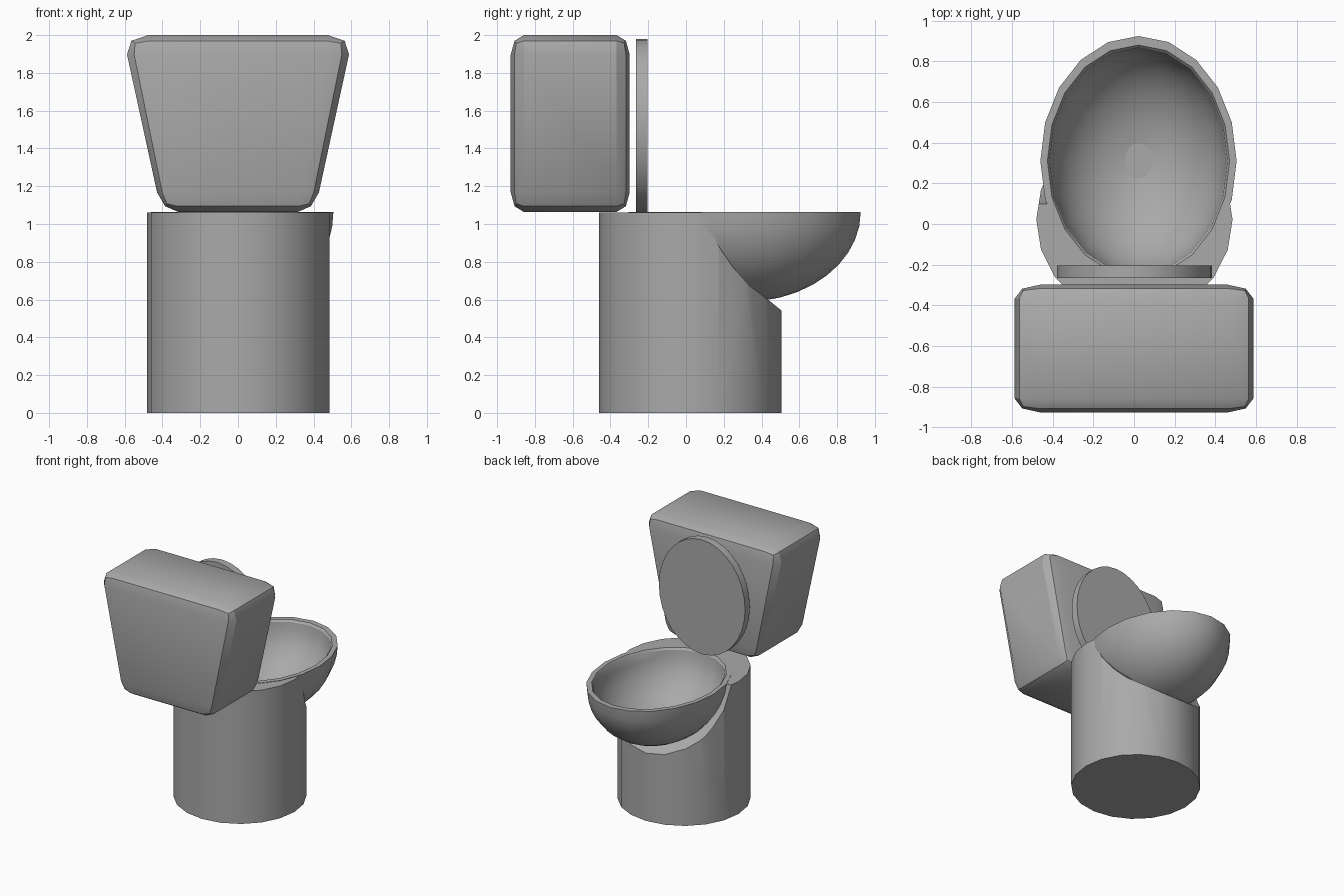
import bpy
import bmesh
from math import sin, cos, pi, radians

old = bpy.data.objects.get("Cube")
if old:
    bpy.data.objects.remove(old, do_unlink=True)

GREY = (0.4, 0.4, 0.4, 1)
ceramic = bpy.data.materials.new("grey_ceramic")
ceramic.use_nodes = True
ceramic.diffuse_color = GREY
ceramic.node_tree.nodes["Principled BSDF"].inputs["Base Color"].default_value = GREY


def finish(name, bm):
    """Turn a bmesh into a named object with smooth shading and sharp edges."""
    bmesh.ops.recalc_face_normals(bm, faces=bm.faces)
    mesh = bpy.data.meshes.new(name)
    bm.to_mesh(mesh)
    bm.free()
    mesh.materials.append(ceramic)
    obj = bpy.data.objects.new(name, mesh)
    bpy.context.collection.objects.link(obj)
    smooth(obj)
    return obj


def smooth(obj):
    bpy.ops.object.select_all(action='DESELECT')
    obj.select_set(True)
    bpy.context.view_layer.objects.active = obj
    bpy.ops.object.shade_smooth_by_angle(angle=radians(30))


def lathe(name, profile, sides, centre, scale):
    """Revolve (radius, height) points about z, then stretch and place them."""
    bm = bmesh.new()
    rings = []
    for r, h in profile:
        count = sides if r > 0.001 else 1
        rings.append([bm.verts.new((centre[0] + scale[0] * r * cos(2 * pi * i / sides),
                                    centre[1] + scale[1] * r * sin(2 * pi * i / sides),
                                    centre[2] + scale[2] * h)) for i in range(count)])
    for a, b in zip(rings, rings[1:]):
        for i in range(sides):
            j = (i + 1) % sides
            corners = [a[i % len(a)], a[j % len(a)], b[j % len(b)], b[i % len(b)]]
            bm.faces.new(list(dict.fromkeys(corners)))
    return finish(name, bm)


def arc(radius, start, end, steps):
    """Points on a circle, with degrees measured up from straight down."""
    angles = [radians(start + (end - start) * k / steps) for k in range(steps + 1)]
    return [(radius * sin(a), -radius * cos(a)) for a in angles]


def subtract(obj, cutter):
    mod = obj.modifiers.new("cut", 'BOOLEAN')
    mod.operation = 'DIFFERENCE'
    mod.solver = 'EXACT'
    mod.object = cutter
    deps = bpy.context.evaluated_depsgraph_get()
    mesh = bpy.data.meshes.new_from_object(obj.evaluated_get(deps))
    obj.modifiers.clear()
    obj.data = mesh
    bpy.data.objects.remove(cutter, do_unlink=True)


# Bowl: outer shell, flat rim, small lip, inner shell and drain
BOWL_CENTRE = (0.022, 0.31, 1.063)
BOWL_SCALE = (0.483, 0.615, 0.475)
inner = arc(0.907, 88, 9, 9)
drain_r, drain_z = inner[-1]
bowl_profile = (arc(1, 0, 90, 10) + [(0.928, 0)] + inner
                + [(drain_r, drain_z - 0.015), (0, drain_z - 0.015)])
lathe("bowl", bowl_profile, 20, BOWL_CENTRE, BOWL_SCALE)

# Pedestal: cylinder hollowed for the bowl and cut away in front beneath it
pedestal = lathe("pedestal", [(0, 0), (1, 0), (1, 1), (0, 1)], 20,
                 (0.002, 0.022, 0), (0.483, 0.483, 1.06))
hollow = lathe("bowl_hollow", arc(0.96, 0, 180, 20), 20, BOWL_CENTRE, BOWL_SCALE)
subtract(pedestal, hollow)

bm = bmesh.new()
slope = [(0.09, 1.2), (0.1, 1.05), (0.175, 0.88), (0.25, 0.77), (0.34, 0.67),
         (0.44, 0.595), (0.6, 0.465), (0.7, 1.2)]
face = bm.faces.new([bm.verts.new((-0.8, y, z)) for y, z in slope])
side = bmesh.ops.extrude_face_region(bm, geom=[face])["geom"]
bmesh.ops.translate(bm, vec=(1.6, 0, 0),
                    verts=[v for v in side if isinstance(v, bmesh.types.BMVert)])
subtract(pedestal, finish("front_cutter", bm))
smooth(pedestal)

# Lid: upright oval plate
lid = lathe("lid", [(0, 0), (1, 0), (1, 1), (0, 1)], 32, (0, 0, 0), (0.382, 0.458, 0.06))
for v in lid.data.vertices:
    x, y, z = v.co
    v.co = (x + 0.002, -0.205 - z, 1.522 + y)

# Tank: rounded box, narrower towards the bottom
bm = bmesh.new()
bmesh.ops.create_cube(bm, size=2)
bmesh.ops.bevel(bm, geom=bm.edges[:], offset=0.22, segments=2, profile=0.5,
                affect='EDGES')
for v in bm.verts:
    x, y, z = v.co
    v.co = (x * (0.508 + 0.102 * z), -0.613 + 0.315 * y, 1.532 + 0.468 * z)
finish("tank", bm)
